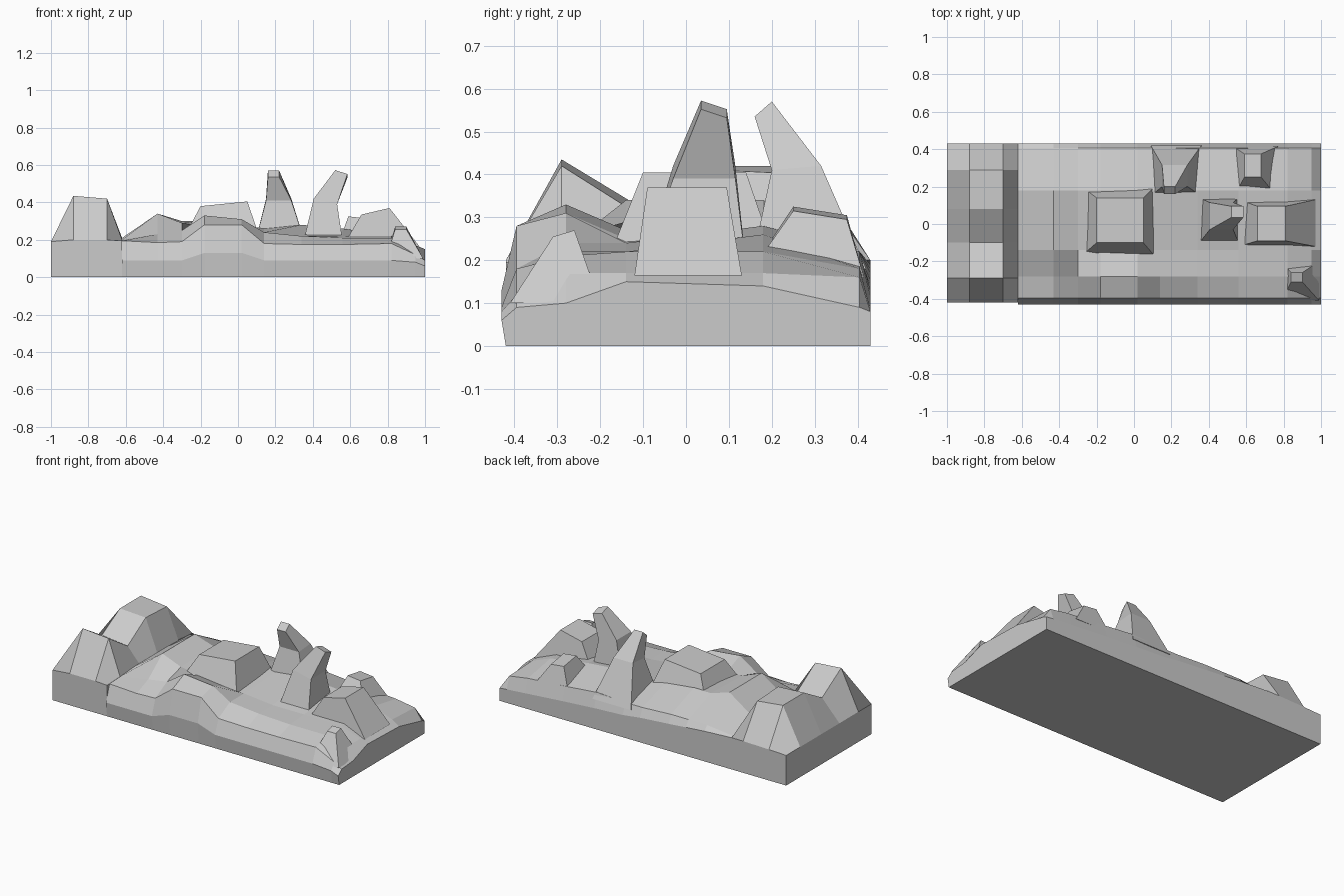
import bpy, bmesh


def finish(name, bm):
    bmesh.ops.recalc_face_normals(bm, faces=bm.faces)
    me = bpy.data.meshes.new(name)
    bm.to_mesh(me)
    bm.free()
    ob = bpy.data.objects.new(name, me)
    bpy.context.collection.objects.link(ob)
    return ob


def relief(name, xs, rows, foot):
    """Height grid: rows = [(y, heights along xs)], closed down to z = 0."""
    bm = bmesh.new()
    rings = []
    for i, x in enumerate(xs):
        pts = [(x, foot[0], 0)] + [(x, y, h[i]) for y, h in rows] + [(x, foot[1], 0)]
        rings.append([bm.verts.new(p) for p in pts])
    for a, b in zip(rings, rings[1:]):
        n = len(a)
        for j in range(n):
            k = (j + 1) % n
            bm.faces.new((a[j], b[j], b[k], a[k]))
    bm.faces.new(rings[0])
    bm.faces.new(rings[-1][::-1])
    return finish(name, bm)


def stack(name, *rings):
    """Four-sided rock from rings (x0, x1, y0, y1, z, rise along x, rise along y)."""
    bm = bmesh.new()
    loops = []
    for x0, x1, y0, y1, z, dx, dy in rings:
        loops.append([bm.verts.new(p) for p in (
            (x0, y0, z), (x1, y0, z + dx), (x1, y1, z + dx + dy), (x0, y1, z + dy))])
    for a, b in zip(loops, loops[1:]):
        for j in range(4):
            k = (j + 1) % 4
            bm.faces.new((a[j], a[k], b[k], b[j]))
    bm.faces.new(loops[0][::-1])
    bm.faces.new(loops[-1])
    return finish(name, bm)


# Twin-peaked ridge at the left end
relief("left_mountain", (-1, -.88, -.7, -.62), [
    (-.42, (.19, .2, .2, .195)),
    (-.29, (.19, .435, .42, .2)),
    (-.10, (.19, .32, .30, .21)),
    (.08, (.19, .42, .41, .21)),
    (.29, (.19, .42, .40, .21)),
    (.43, (.19, .195, .2, .2))], (-.42, .43))

# Rolling ground of the slab
relief("ground", (-.62, -.43, -.3, -.18, .02, .14, .34, .56, .82, .95, 1), [
    (-.43, (.09, .09, .09, .13, .13, .09, .09, .09, .09, .08, .06)),
    (-.395, (.195, .185, .19, .28, .28, .18, .175, .175, .18, .12, .09)),
    (-.28, (.20, .23, .25, .33, .31, .24, .22, .21, .21, .17, .10)),
    (-.14, (.21, .34, .29, .27, .25, .24, .22, .22, .22, .17, .15)),
    (.18, (.21, .34, .30, .30, .28, .26, .28, .26, .22, .17, .14)),
    (.405, (.20, .22, .22, .22, .21, .21, .22, .20, .18, .16, .09)),
    (.43, (.20, .19, .18, .17, .155, .14, .13, .115, .095, .085, .08))], (-.42, .43))

# Flat-topped mounds
stack("centre_mound", (-.28, .11, -.17, .2, .23, 0, 0), (-.2, .05, -.1, .14, .38, .025, 0))
stack("right_mound", (.56, .97, -.12, .13, .165, 0, 0), (.66, .81, -.09, .095, .335, .035, 0))
stack("back_right_hill", (.53, .77, .14, .415, .16, 0, 0), (.59, .68, .25, .375, .325, -.01, -.02))
stack("front_right_spur", (.79, .99, -.41, -.2, .1, 0, 0), (.84, .9, -.31, -.26, .255, 0, .015))

# Leaning rock horns
stack("back_horn", (.09, .36, .15, .42, .18, 0, 0), (.15, .285, .2, .315, .41, 0, .01),
      (.16, .22, .16, .2, .535, 0, .035))
stack("front_horn", (.35, .56, -.1, .14, .19, 0, 0), (.405, .53, -.03, .115, .42, -.03, 0),
      (.52, .585, .035, .095, .572, -.02, -.02))
